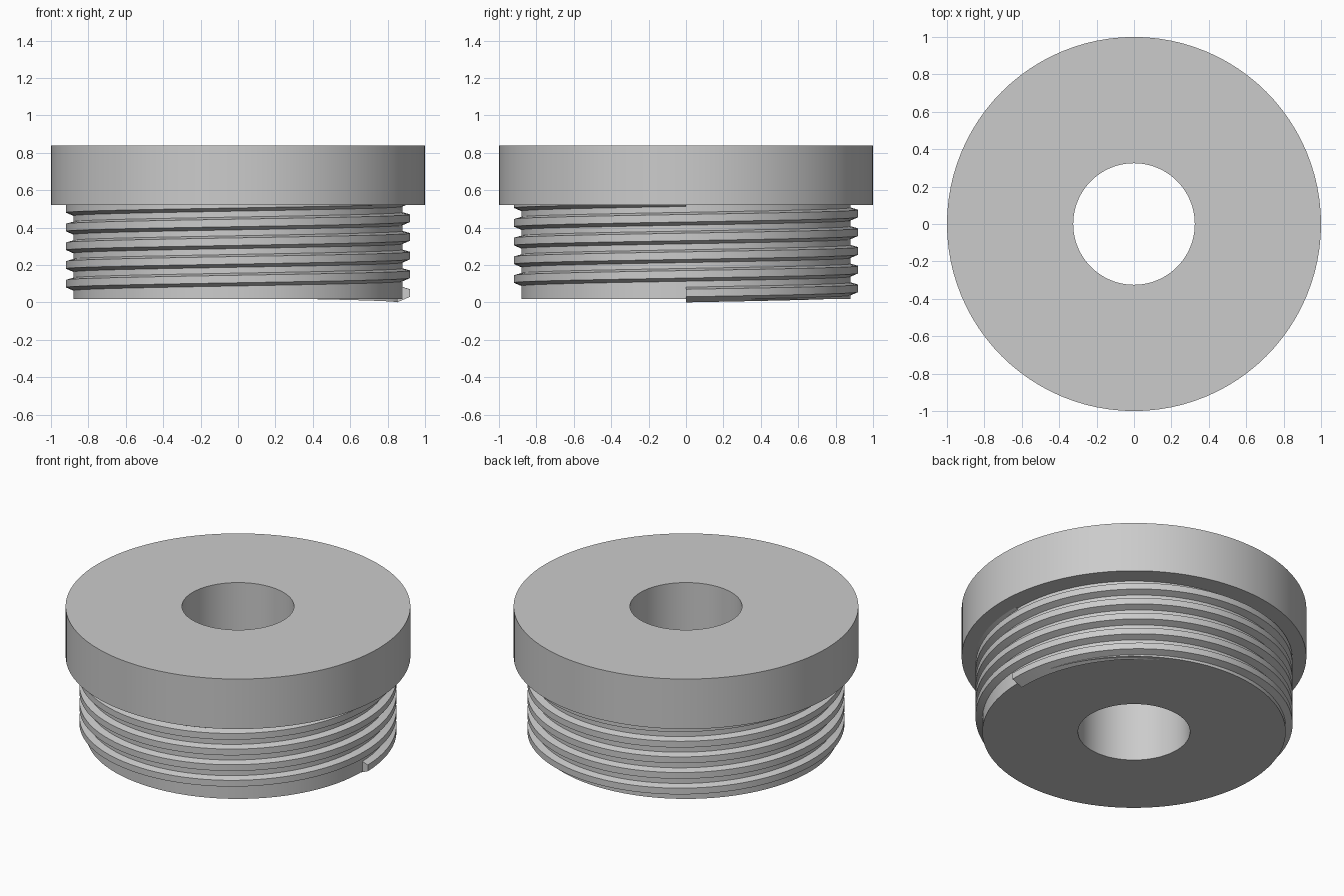
import bpy
import bmesh
from math import cos, sin, tau, radians

cube = bpy.data.objects.get("Cube")
if cube:
    bpy.data.objects.remove(cube, do_unlink=True)

grey = bpy.data.materials.new("plain grey")
grey.use_nodes = True
colour = (0.6, 0.6, 0.6, 1)
grey.diffuse_color = colour
grey.node_tree.nodes["Principled BSDF"].inputs["Base Color"].default_value = colour

SEGMENTS = 96


def sweep(name, profile, turns=1, pitch=0):
    """Sweep a closed (radius, height) profile round z; a pitch makes a helix."""
    bm = bmesh.new()
    steps = SEGMENTS * turns
    closed = pitch == 0
    rings = []
    for i in range(steps if closed else steps + 1):
        a = tau * i / SEGMENTS
        rise = pitch * i / SEGMENTS
        rings.append([bm.verts.new((r * cos(a), r * sin(a), z + rise))
                      for r, z in profile])
    n = len(profile)
    for i in range(steps):
        a, b = rings[i], rings[(i + 1) % len(rings)]
        for j in range(n):
            k = (j + 1) % n
            bm.faces.new((a[j], b[j], b[k], a[k]))
    if not closed:
        bm.faces.new(rings[0])
        bm.faces.new(rings[-1][::-1])
    bmesh.ops.recalc_face_normals(bm, faces=bm.faces)
    mesh = bpy.data.meshes.new(name)
    bm.to_mesh(mesh)
    bm.free()
    mesh.materials.append(grey)
    obj = bpy.data.objects.new(name, mesh)
    bpy.context.collection.objects.link(obj)
    bpy.ops.object.select_all(action="DESELECT")
    obj.select_set(True)
    bpy.context.view_layer.objects.active = obj
    bpy.ops.object.shade_smooth_by_angle(angle=radians(15))
    return obj


# Plug body: bored shank with a wider flat head
BORE, SHANK, HEAD = 0.325, 0.88, 1.0
BOTTOM, SHOULDER, TOP = 0.017, 0.52, 0.84
sweep("plug_body", [(BORE, BOTTOM), (SHANK, BOTTOM), (SHANK, SHOULDER),
                    (HEAD, SHOULDER), (HEAD, TOP), (BORE, TOP)])

# Screw thread: trapezoid ridge climbing from the +x side into the head
sweep("screw_thread", [(0.85, 0), (0.92, 0.03), (0.92, 0.07), (0.85, 0.09)],
      turns=5, pitch=0.1)
